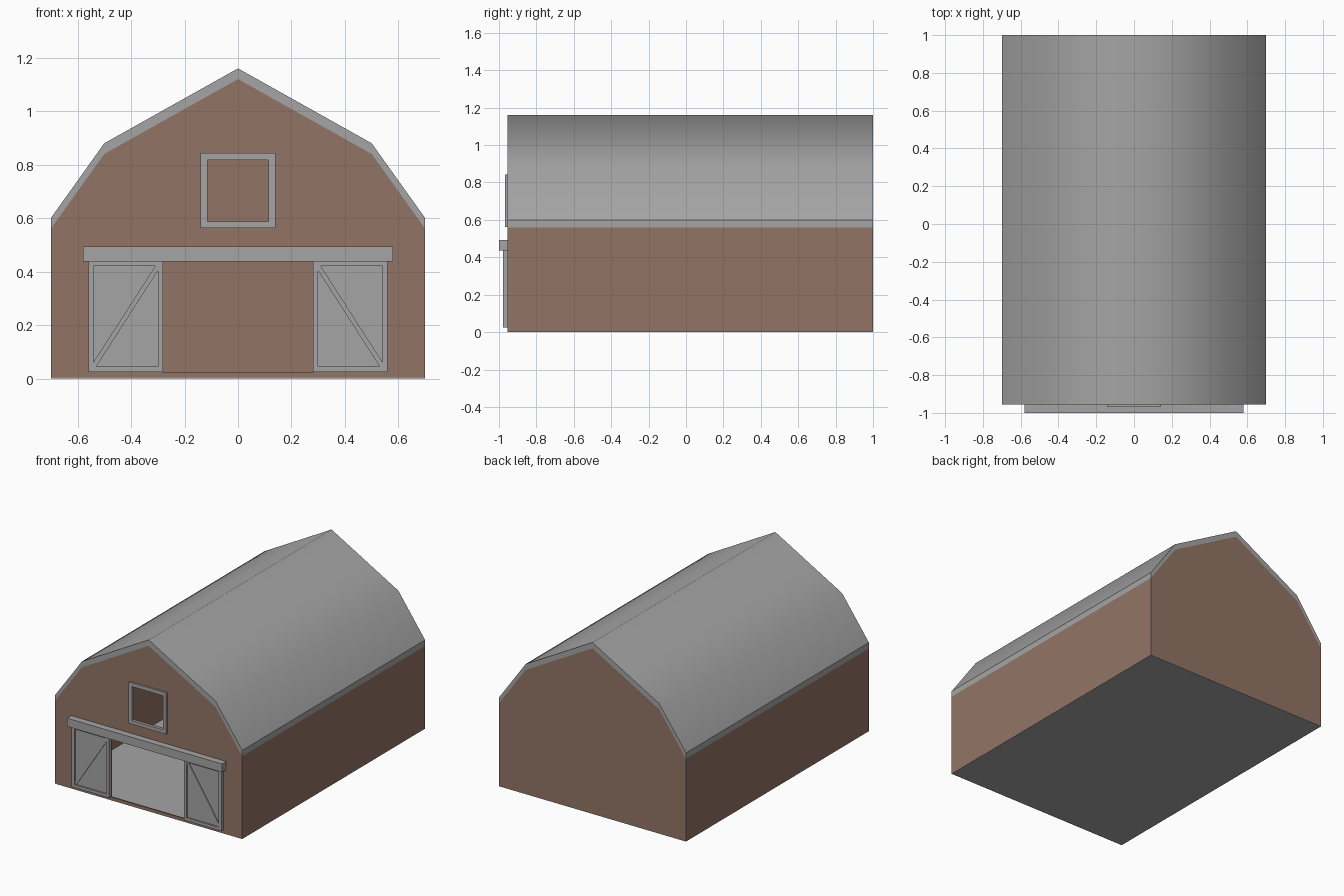
import bpy, bmesh
from mathutils import Vector

if "Cube" in bpy.data.objects:
    bpy.data.objects.remove(bpy.data.objects["Cube"])


def material(name, rgb):
    m = bpy.data.materials.new(name)
    m.diffuse_color = (*rgb, 1)
    m.use_nodes = True
    m.node_tree.nodes["Principled BSDF"].inputs["Base Color"].default_value = m.diffuse_color
    return m


BROWN = material("barn brown", (0.29, 0.175, 0.131))
GREY = material("plain grey", (0.375, 0.375, 0.375))
FRONT, BACK = -0.955, 1.0


def prism(name, profile, y0, y1, mat):
    """Extrude an (x, z) outline from y0 to y1."""
    bm = bmesh.new()
    face = bm.faces.new([bm.verts.new((x, y0, z)) for x, z in profile])
    ext = bmesh.ops.extrude_face_region(bm, geom=[face])
    verts = [g for g in ext["geom"] if isinstance(g, bmesh.types.BMVert)]
    bmesh.ops.translate(bm, verts=verts, vec=Vector((0, y1 - y0, 0)))
    bmesh.ops.recalc_face_normals(bm, faces=bm.faces)
    me = bpy.data.meshes.new(name)
    bm.to_mesh(me)
    bm.free()
    me.materials.append(mat)
    ob = bpy.data.objects.new(name, me)
    bpy.context.collection.objects.link(ob)
    return ob


def box(name, x0, x1, y0, y1, z0, z1, mat):
    return prism(name, [(x0, z0), (x1, z0), (x1, z1), (x0, z1)], y0, y1, mat)


def cut(target, cutter):
    """Subtract cutter, bake the result and drop the cutter."""
    mod = target.modifiers.new("cut", "BOOLEAN")
    mod.operation = "DIFFERENCE"
    mod.solver = "EXACT"
    mod.object = cutter
    dg = bpy.context.evaluated_depsgraph_get()
    me = bpy.data.meshes.new_from_object(target.evaluated_get(dg))
    target.modifiers.clear()
    target.data = me
    bpy.data.objects.remove(cutter)


def frame(name, x0, x1, y0, y1, z0, z1, w, mat):
    """Rectangular frame of two stiles and two rails."""
    box(name + "_stile_a", x0, x0 + w, y0, y1, z0, z1, mat)
    box(name + "_stile_b", x1 - w, x1, y0, y1, z0, z1, mat)
    box(name + "_rail_bottom", x0 + w, x1 - w, y0, y1, z0, z0 + w, mat)
    box(name + "_rail_top", x0 + w, x1 - w, y0, y1, z1 - w, z1, mat)


# Floor and hollow walls with door and window openings
box("floor", -0.7, 0.7, FRONT, BACK, 0, 0.004, GREY)
gable = [(-0.7, 0.56), (-0.5, 0.84), (0, 1.12), (0.5, 0.84), (0.7, 0.56)]
walls = prism("walls", [(0.7, 0.004), (-0.7, 0.004)] + gable, FRONT, BACK, BROWN)
cut(walls, box("room_cutter", -0.69, 0.69, FRONT + 0.01, BACK - 0.01, -1, 2, BROWN))
cut(walls, box("door_cutter", -0.28, 0.28, -1.2, -0.8, 0.022, 0.45, BROWN))
cut(walls, box("window_cutter", -0.115, 0.115, -1.2, -0.8, 0.588, 0.818, BROWN))

# Gambrel roof: upper slopes smooth, all other faces flat
upper = [(x, z + 0.04) for x, z in gable]
roof = prism("roof", gable + upper[::-1], FRONT, BACK, GREY)
bm = bmesh.new()
bm.from_mesh(roof.data)
for f in bm.faces:
    f.smooth = f.normal.z > 0.1
for e in bm.edges:
    e.smooth = all(f.smooth for f in e.link_faces)
bm.to_mesh(roof.data)
bm.free()

# Loft window frame
frame("window_frame", -0.14, 0.14, FRONT - 0.013, FRONT, 0.563, 0.843, 0.025, GREY)

# Sliding door rail
box("door_rail", -0.58, 0.58, -1.0, FRONT, 0.437, 0.493, GREY)

# Pair of sliding doors with frame and diagonal brace
for side, s in (("left", -1), ("right", 1)):
    x0, x1 = sorted((0.28 * s, 0.56 * s))
    name = side + "_door"
    box(name + "_panel", x0 + 0.02, x1 - 0.02, FRONT - 0.012, FRONT, 0.045, 0.42, GREY)
    frame(name, x0, x1, FRONT - 0.023, FRONT, 0.025, 0.44, 0.02, GREY)
    brace = [(0.30, 0.42), (0.30, 0.403), (0.53, 0.045), (0.54, 0.045),
             (0.54, 0.062), (0.31, 0.42)]
    prism(name + "_brace", [(x * s, z) for x, z in brace],
          FRONT - 0.018, FRONT - 0.012, GREY)
